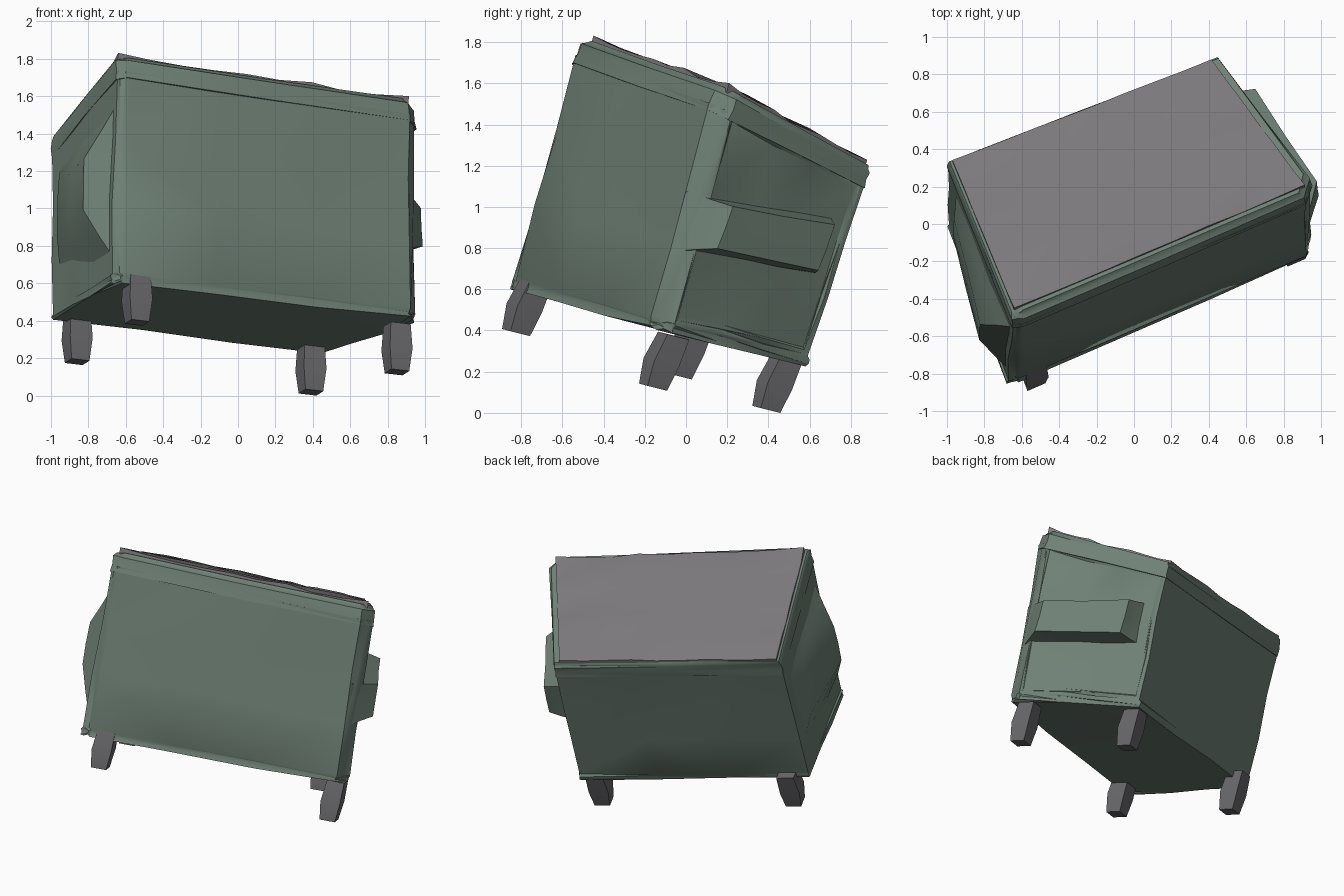
import bpy, bmesh, math, random
from mathutils import Vector as V

if "Cube" in bpy.data.objects:
    bpy.data.objects.remove(bpy.data.objects["Cube"])

random.seed(4)

# The whole chest is tilted and slightly skewed: every part is laid out in
# (u = width, v = depth, w = height) and mapped between these corners.
BOTTOM = [V((-0.67, -0.865, 0.61)), V((1.00, -0.14, 0.41)), V((0.45, 0.585, 0.23)), V((-0.995, -0.02, 0.40))]
TOP = [V((-0.64, -0.52, 1.865)), V((1.00, 0.18, 1.62)), V((0.455, 0.90, 1.22)), V((-0.995, 0.34, 1.41))]


def place(u, v, w):
    def quad(c):
        return c[0].lerp(c[1], u).lerp(c[3].lerp(c[2], u), v)
    return quad(BOTTOM).lerp(quad(TOP), w)


def material(name, rgb):
    m = bpy.data.materials.new(name)
    m.diffuse_color = (*rgb, 1)
    m.use_nodes = True
    m.node_tree.nodes["Principled BSDF"].inputs["Base Color"].default_value = m.diffuse_color
    return m


green = material("worn green", (0.16, 0.22, 0.18))
grey = material("dusty grey", (0.20, 0.19, 0.20))
dark = material("dark grey", (0.14, 0.14, 0.15))


def loft(bm, loops):
    """Closed solid through loops of equal length."""
    rings = [[bm.verts.new(p) for p in loop] for loop in loops]
    n = len(rings[0])
    for a, b in zip(rings, rings[1:]):
        for i in range(n):
            j = (i + 1) % n
            bm.faces.new((a[i], a[j], b[j], b[i]))
    bm.faces.new(rings[0][::-1])
    bm.faces.new(rings[-1])
    bmesh.ops.recalc_face_normals(bm, faces=bm.faces)


def roughen(bm, cuts, amount):
    """Lumpy, hand-worn surface."""
    bmesh.ops.subdivide_edges(bm, edges=bm.edges[:], cuts=cuts, use_grid_fill=True)
    for vert in bm.verts:
        vert.co += V([random.uniform(-amount, amount) for _ in range(3)])
    bmesh.ops.triangulate(bm, faces=bm.faces[:])


def finish(bm, name, mat, angle=35):
    mesh = bpy.data.meshes.new(name)
    bmesh.ops.recalc_face_normals(bm, faces=bm.faces)
    bm.to_mesh(mesh)
    bm.free()
    mesh.materials.append(mat)
    mesh.shade_smooth()
    mesh.set_sharp_from_angle(angle=math.radians(angle))
    bpy.context.collection.objects.link(bpy.data.objects.new(name, mesh))


# plan outline with chamfered front corners, wider on the right
PLAN = [(0, 0.02), (0.035, 0), (0.95, 0), (1, 0.10), (1, 1), (0, 1)]


def ring(w, side=0.0, front=0.0, back=0.0):
    return [place(side + u * (1 - 2 * side), front + v * (1 - front - back), w) for u, v in PLAN]


# chest body with a shallow recessed panel on the right end
bm = bmesh.new()
loft(bm, [ring(0), ring(0.04), ring(0.9)])
out = (place(1, 0.5, 0.5) - place(0, 0.5, 0.5)).normalized()
ends = [f for f in bm.faces if f.normal.dot(out) > 0.85 and f.calc_area() > 0.5]
bmesh.ops.inset_individual(bm, faces=ends, thickness=0.06, depth=-0.015)
roughen(bm, 2, 0.008)
finish(bm, "chest_body", green)

# lid rim, sloping in to the lid top
bm = bmesh.new()
loft(bm, [ring(0.87, -0.001, -0.006, -0.006), ring(0.95, 0, 0.01, -0.006), ring(0.975, 0.008, 0.05, 0.005)])
roughen(bm, 1, 0.005)
finish(bm, "lid_rim", green)

# padded lid top: a gently uneven sheet with a skirt
bm = bmesh.new()
N = 9
grid = [[bm.verts.new(place(0.015 + 0.955 * i / N, 0.07 + 0.925 * j / N,
                            1.0 + random.uniform(-0.01, 0.01) - 0.008 * (i in (0, N) or j in (0, N))))
         for j in range(N + 1)] for i in range(N + 1)]
for i in range(N):
    for j in range(N):
        bm.faces.new((grid[i][j], grid[i + 1][j], grid[i + 1][j + 1], grid[i][j + 1]))
rim = [e for e in bm.edges if e.is_boundary]
skirt = bmesh.ops.extrude_edge_only(bm, edges=rim)["geom"]
drop = (place(0.5, 0.5, 0.96) - place(0.5, 0.5, 1))
for g in skirt:
    if isinstance(g, bmesh.types.BMVert):
        g.co += drop
finish(bm, "lid_top", grey, 50)

# carrying handles: (u, v, w) corners of the root and of the outer face
HANDLES = {
    "right_handle": ([(0.95, 0.00, 0.30), (0.97, 0.89, 0.42), (0.97, 0.89, 0.69), (0.95, 0.00, 0.54)],
                     [(1.055, 0.19, 0.37), (1.075, 0.83, 0.43), (1.075, 0.84, 0.65), (1.055, 0.21, 0.55)]),
    "left_handle": ([(0.02, 0.02, 0.08), (0.02, 0.96, 0.15), (0.02, 0.95, 0.84), (0.02, 0.03, 0.80)],
                    [(-0.062, 0.20, 0.34), (-0.025, 0.80, 0.38), (-0.025, 0.80, 0.64), (-0.062, 0.20, 0.57)]),
}
for name, (root, face) in HANDLES.items():
    bm = bmesh.new()
    loft(bm, [[place(*p) for p in root], [place(*p) for p in face]])
    roughen(bm, 1, 0.004)
    finish(bm, name, green, 30)

# short raked legs: foot centres
LEGS = {
    "front_left_leg": (-0.54, -0.825, 0.39),
    "front_right_leg": (0.85, -0.16, 0.125),
    "back_left_leg": (-0.86, -0.04, 0.18),
    "back_right_leg": (0.39, 0.39, 0.017),
}
along = (BOTTOM[1] - BOTTOM[0]).normalized()
deep = (BOTTOM[3] - BOTTOM[0]).normalized()
for name, foot in LEGS.items():
    bm = bmesh.new()
    loops = []
    for shift, size in ((V((0, 0, 0)), 0.052), (V((0.0, 0.04, 0.12)), 0.066), (V((0.0, 0.10, 0.25)), 0.058)):
        loops.append([V(foot) + shift + along * a * size + deep * b * size
                      for a, b in ((-1, -1), (1, -1), (1, 1), (-1, 1))])
    loft(bm, loops)
    finish(bm, name, dark, 30)
